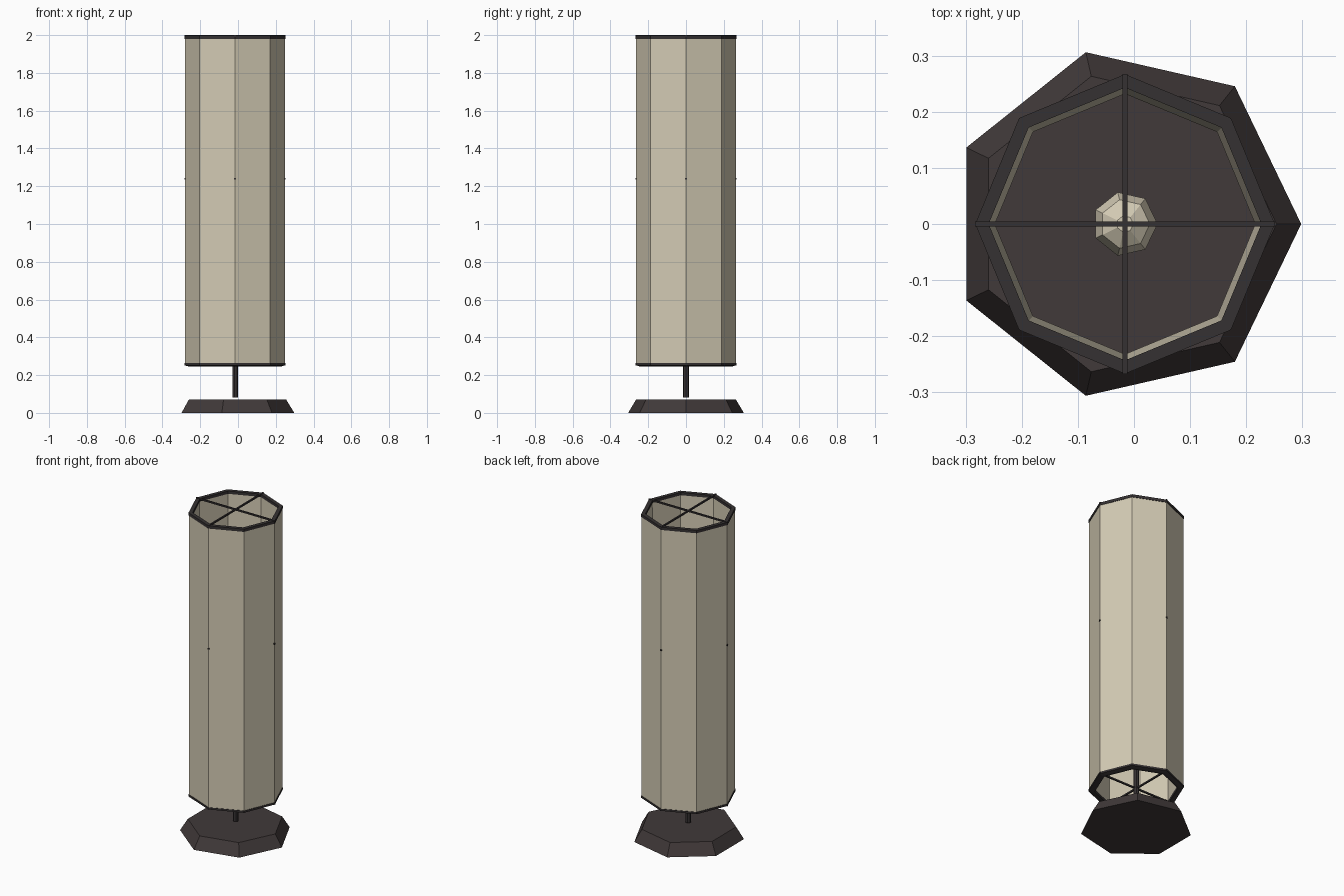
import bpy, bmesh, math

if "Cube" in bpy.data.objects:
    bpy.data.objects.remove(bpy.data.objects["Cube"])

CX = -0.016  # lamp axis


def material(name, rgb):
    m = bpy.data.materials.new(name)
    m.diffuse_color = (*rgb, 1)
    m.use_nodes = True
    m.node_tree.nodes["Principled BSDF"].inputs["Base Color"].default_value = m.diffuse_color
    return m


CREAM = material("cream_paper", (0.66, 0.60, 0.46))
DARK = material("dark_brown", (0.052, 0.041, 0.041))
FRAME = material("dark_frame", (0.036, 0.031, 0.032))


def finish(bm, name, mat):
    bmesh.ops.recalc_face_normals(bm, faces=bm.faces)
    me = bpy.data.meshes.new(name)
    bm.to_mesh(me)
    bm.free()
    me.materials.append(mat)
    ob = bpy.data.objects.new(name, me)
    ob.location.x = CX
    bpy.context.collection.objects.link(ob)
    return ob


def lathe(name, profile, sides, mat, loop=False):
    """Sweep (radius, z) points around the axis; loop closes the section, otherwise ends are capped."""
    bm = bmesh.new()
    rings = []
    for r, z in profile:
        rings.append([bm.verts.new((r * math.cos(2 * math.pi * i / sides),
                                    r * math.sin(2 * math.pi * i / sides), z)) for i in range(sides)])
    pairs = list(zip(rings, rings[1:]))
    if loop:
        pairs.append((rings[-1], rings[0]))
    else:
        bm.faces.new(rings[0])
        bm.faces.new(rings[-1])
    for a, b in pairs:
        for i in range(sides):
            j = (i + 1) % sides
            bm.faces.new((a[i], a[j], b[j], b[i]))
    return finish(bm, name, mat)


def rod(name, z, along_x):
    bm = bmesh.new()
    bmesh.ops.create_cube(bm, size=1)
    size = (0.535, 0.009, 0.009) if along_x else (0.009, 0.535, 0.009)
    bmesh.ops.scale(bm, vec=size, verts=bm.verts)
    bmesh.ops.translate(bm, vec=(0, 0, z), verts=bm.verts)
    return finish(bm, name, FRAME)


# Seven-sided foot
lathe("base", [(0.314, 0), (0.270, 0.072)], 7, DARK)

# Pole and bulb
lathe("pole", [(0.016, 0.082), (0.016, 1.20)], 7, FRAME)
R, ZB = 0.058, 1.24
lathe("bulb", [(R * math.sin(t), ZB - R * math.cos(t))
               for t in (math.radians(a) for a in (15, 50, 90, 130, 165))], 7, CREAM)

# Eight-sided paper shade with a thin wall
lathe("shade", [(0.264, 0.256), (0.264, 1.988), (0.246, 1.988), (0.232, 0.256)], 8, CREAM, loop=True)

# Rims at both ends of the shade
lathe("top_rim", [(0.267, 1.980), (0.267, 1.997), (0.243, 1.997), (0.243, 1.980)], 8, FRAME, loop=True)
lathe("bottom_rim", [(0.245, 0.246), (0.267, 0.252), (0.267, 0.264), (0.232, 0.264), (0.232, 0.246)],
      8, FRAME, loop=True)

# Crossed support rods at the bottom, middle and top
for label, z in (("bottom", 0.256), ("middle", 1.24), ("top", 1.9955)):
    for axis in (True, False):
        rod(f"{label}_rod_{'x' if axis else 'y'}", z, axis)
